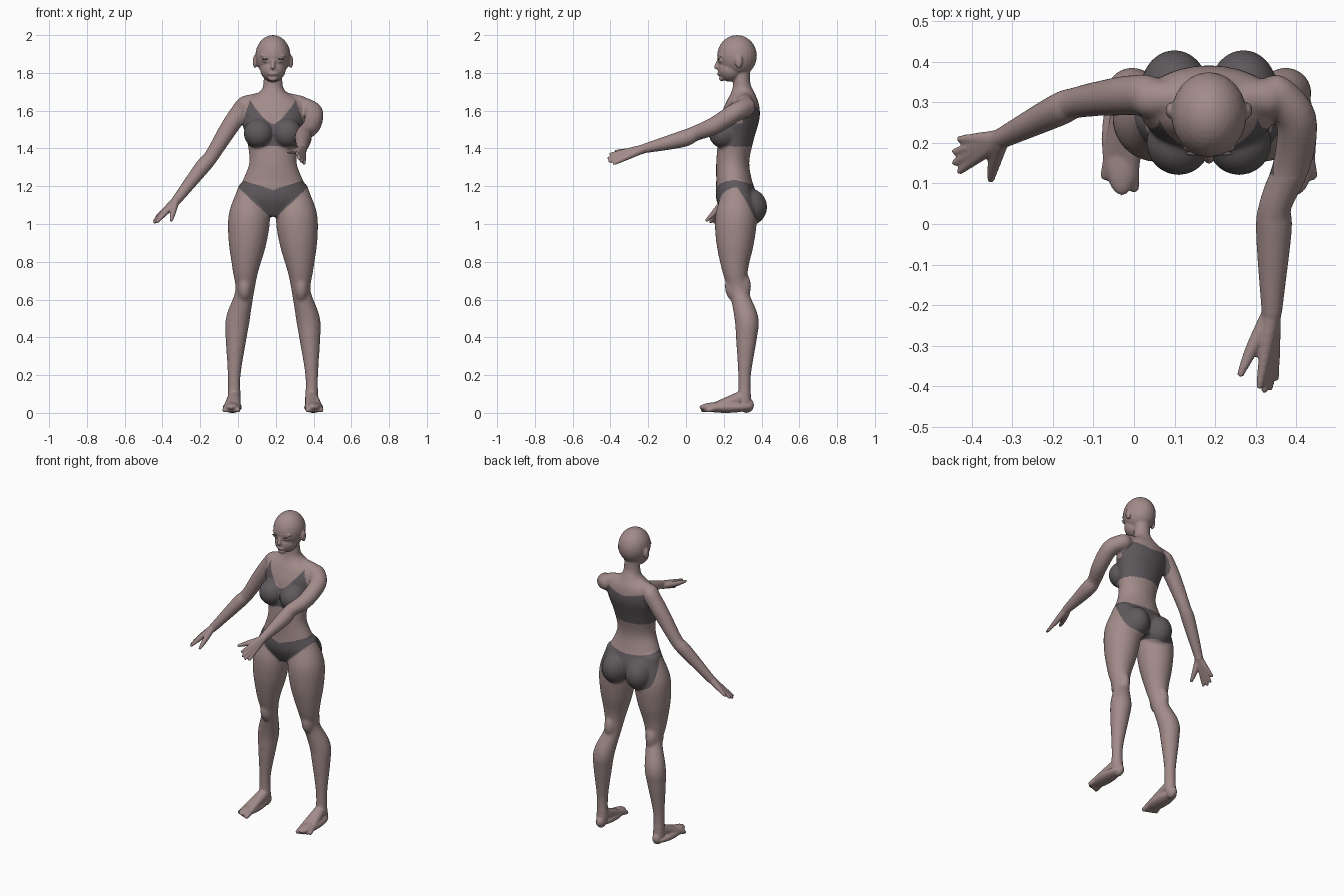
import bpy, bmesh
from math import sin, cos, pi
from mathutils import Vector, Matrix

cube = bpy.data.objects.get("Cube")
if cube:
    bpy.data.objects.remove(cube, do_unlink=True)

CENTRE = .185       # x of the body's centre line
SEGMENTS = 28


def material(name, *rgb):
    mat = bpy.data.materials.new(name)
    mat.use_nodes = True
    colour = (*rgb, 1)
    mat.diffuse_color = colour
    mat.node_tree.nodes["Principled BSDF"].inputs["Base Color"].default_value = colour
    return mat


def spline(rows, steps=5):
    """Catmull-Rom interpolation through rows of four numbers."""
    rows = [Vector(row) for row in rows]
    padded = [rows[0]] + rows + [rows[-1]]
    result = []
    for before, start, end, after in zip(padded, padded[1:], padded[2:], padded[3:]):
        leave, arrive = (end - before) / 2, (after - start) / 2
        for i in range(steps):
            t = i / steps
            ease = t * t * (3 - 2 * t)
            result.append(start.lerp(end, ease) + leave * (t * (1 - t) ** 2)
                          - arrive * (t * t * (1 - t)))
    return result + [rows[-1]]


def loft(bm, rings):
    """Closed skin over rings given as centre and two half axes."""
    angles = [2 * pi * i / SEGMENTS for i in range(SEGMENTS)]
    loops = [[bm.verts.new(centre + u * cos(a) + v * sin(a)) for a in angles]
             for centre, u, v in rings]
    for low, high in zip(loops, loops[1:]):
        for i in range(SEGMENTS):
            bm.faces.new((low[i - 1], low[i], high[i], high[i - 1]))
    bm.faces.new(loops[0])
    bm.faces.new(loops[-1])


def trunk(bm, rows):
    """Upright body of oval slices: height, half width, front, back."""
    loft(bm, [(Vector((CENTRE, (front + back) / 2, z)), Vector((half, 0, 0)),
               Vector((0, (back - front) / 2, 0)))
              for z, half, front, back in spline(rows)])


def limb(bm, rows):
    """Round tube along rows of x, y, z, radius, with rounded ends."""
    points = spline(rows)
    rings = []
    for before, p, after in zip(points[:1] + points, points, points[1:] + points[-1:]):
        along = (after - before).to_3d().normalized()
        u = along.cross(Vector((1, 0, -1))).normalized() * p.w
        rings.append((p.to_3d(), u, along.cross(u)))
    for end, inner in ((0, 1), (-1, -2)):
        centre, u, v = rings[end]
        outward = (centre - rings[inner][0]).normalized() * u.length
        caps = [(centre + outward * sin(a), u * cos(a), v * cos(a)) for a in (pi / 6, pi / 3)]
        rings = rings + caps if end else caps[::-1] + rings
        if not end:
            continue
    loft(bm, rings)


def ball(bm, centre, radii):
    bmesh.ops.create_uvsphere(bm, u_segments=24, v_segments=16, radius=1,
                              matrix=Matrix.Translation(centre) @ Matrix.Diagonal((*radii, 1)))


def fan(bm, root, first, last, count, radius, bulge):
    """Fingers or toes spread from one root, so that their bases merge."""
    root, first, last = Vector(root), Vector(first), Vector(last)
    reach = (first.lerp(last, .5) - root).normalized() * bulge
    for i in range(count):
        t = i / (count - 1)
        tip = first.lerp(last, t) + reach * sin(pi * t)
        limb(bm, [(*root, radius), (*root.lerp(tip, .5), radius * .7), (*tip, radius * .37)])


# Parts that exist on both sides, made for the right side
half = bmesh.new()
limb(half, [  # leg
    (.07, .27, 1.16, .08), (.06, .265, 1.04, .11), (.05, .26, .9, .1), (.04, .26, .76, .07),
    (.035, .28, .64, .05), (0, .32, .5, .063), (-.01, .32, .4, .056), (-.02, .31, .2, .034),
    (-.02, .31, .06, .035)])
ball(half, (.035, .275, .67), (.045, .07, .09))             # knee
fan(half, (-.02, .29, .08), (0, .09, .015), (-.07, .12, .015), 5, .035, 0)    # foot and toes
ball(half, (-.03, .21, .03), (.05, .14, .03))               # sole
ball(half, (-.02, .32, .04), (.03, .04, .04))               # heel
ball(half, (.1, .33, 1.09), (.085, .1, .1))                 # buttock
ball(half, (.11, .2, 1.48), (.08, .08, .08))                # breast
limb(half, [(.13, .31, 1.66, .04), (.04, .31, 1.63, .05)])  # shoulder
ball(half, (.09, .28, 1.86), (.012, .02, .035))             # ear
ball(half, (.145, .18, 1.865), (.017, .01, .01))            # eyelid
limb(half, [(.165, .173, 1.89, .006), (.125, .187, 1.89, .006)])    # brow

body_bm = bmesh.new()
half_mesh = bpy.data.meshes.new("half_body")
half.to_mesh(half_mesh)
half.free()
body_bm.from_mesh(half_mesh)
half_mesh.transform(Matrix.Translation((2 * CENTRE, 0, 0)) @ Matrix.Diagonal((-1, 1, 1, 1)))
body_bm.from_mesh(half_mesh)
bpy.data.meshes.remove(half_mesh)

# Torso and neck
trunk(body_bm, [
    (1.04, .12, .2, .36), (1.13, .2, .16, .38), (1.23, .16, .16, .35), (1.33, .125, .16, .335),
    (1.45, .14, .17, .36), (1.56, .17, .18, .39), (1.64, .16, .21, .385), (1.7, .07, .24, .36),
    (1.75, .05, .25, .34), (1.84, .05, .25, .34)])

# Head
ball(body_bm, (CENTRE, .27, 1.89), (.093, .105, .11))       # skull
ball(body_bm, (CENTRE, .235, 1.82), (.068, .067, .067))     # jaw
ball(body_bm, (CENTRE, .19, 1.77), (.025, .015, .015))      # chin
ball(body_bm, (CENTRE, .175, 1.795), (.025, .01, .01))      # lips
limb(body_bm, [(CENTRE, .173, 1.87, .008), (CENTRE, .16, 1.83, .012)])    # nose

# Right arm, lowered to the side
limb(body_bm, [
    (.03, .32, 1.62, .05), (-.04, .315, 1.52, .048), (-.14, .3, 1.36, .038),
    (-.19, .28, 1.3, .04), (-.33, .21, 1.12, .025)])
fan(body_bm, (-.33, .21, 1.12), (-.43, .13, 1.01), (-.43, .21, 1.04), 4, .023, .02)
limb(body_bm, [(-.33, .2, 1.12, .02), (-.345, .15, 1.06, .016), (-.353, .11, 1.02, .009)])

# Left arm, reaching forward
limb(body_bm, [
    (.35, .32, 1.62, .05), (.4, .26, 1.59, .05), (.39, .15, 1.52, .047), (.35, .05, 1.48, .04),
    (.345, -.02, 1.45, .044), (.34, -.22, 1.4, .025)])
fan(body_bm, (.34, -.22, 1.4), (.31, -.4, 1.37), (.35, -.38, 1.32), 4, .023, .02)
limb(body_bm, [(.33, -.23, 1.39, .02), (.29, -.31, 1.385, .016), (.263, -.37, 1.385, .009)])

# Fuse everything into one skin
bmesh.ops.recalc_face_normals(body_bm, faces=body_bm.faces)
mesh = bpy.data.meshes.new("parts")
body_bm.to_mesh(mesh)
body_bm.free()
body = bpy.data.objects.new("body", mesh)
bpy.context.collection.objects.link(body)
remesh = body.modifiers.new("fuse", "REMESH")
remesh.mode = "VOXEL"
remesh.voxel_size = .005
graph = bpy.context.evaluated_depsgraph_get()
fused = bpy.data.meshes.new_from_object(body.evaluated_get(graph))
body.modifiers.clear()
body.data = fused
bpy.data.meshes.remove(mesh)
fused.name = "body"

skin = material("skin", .36, .26, .255)
cloth = material("dark cloth", .115, .1, .108)
fused.materials.clear()
for mat in (skin, cloth):
    fused.materials.append(mat)


def is_cloth(p):
    """Clothing outline, from the distance to the centre line, height and depth."""
    d = abs(p.x - CENTRE)
    back = max(0, min(1, (p.y - .27) / .11))
    # briefs: low waist in front, full cover behind
    low = 1.02 + .95 * d * (1 - back) - .015 * back
    top = (1.18 + .32 * d) * (1 - back) + 1.215 * back
    if d < .27 and low < p.z < top:
        return True
    # bra top: V neck and pointed straps in front, straighter behind
    if p.y < .12 or d > .17 or p.z < 1.41:
        return False
    if p.y > .3:
        return p.z < 1.6 + .2 * d - 2 * max(0, d - .13)
    return p.z < min(1.53 + 3 * d ** 1.5, 1.66 - 3 * (d - .12))


# Blend the joints, then colour the clothing
bm = bmesh.new()
bm.from_mesh(fused)
joints = [v for v in bm.verts
          if -.1 < v.co.x < .44 and v.co.y > .11 and .12 < v.co.z < 1.74]
for verts, repeats in ((joints, 14), (bm.verts[:], 2)):
    for _ in range(repeats):
        bmesh.ops.smooth_vert(bm, verts=verts, factor=.5,
                              use_axis_x=True, use_axis_y=True, use_axis_z=True)
for face in bm.faces:
    face.smooth = True
    face.material_index = int(is_cloth(face.calc_center_median()))
bm.to_mesh(fused)
bm.free()

# Dark lash lines over the eyes
for side, name in ((-1, "right_lash"), (1, "left_lash")):
    bm = bmesh.new()
    ball(bm, (CENTRE + side * .04, .174, 1.873), (.018, .005, .004))
    lash = bpy.data.meshes.new(name)
    bm.to_mesh(lash)
    bm.free()
    lash.materials.append(cloth)
    lash.shade_smooth()
    bpy.context.collection.objects.link(bpy.data.objects.new(name, lash))
